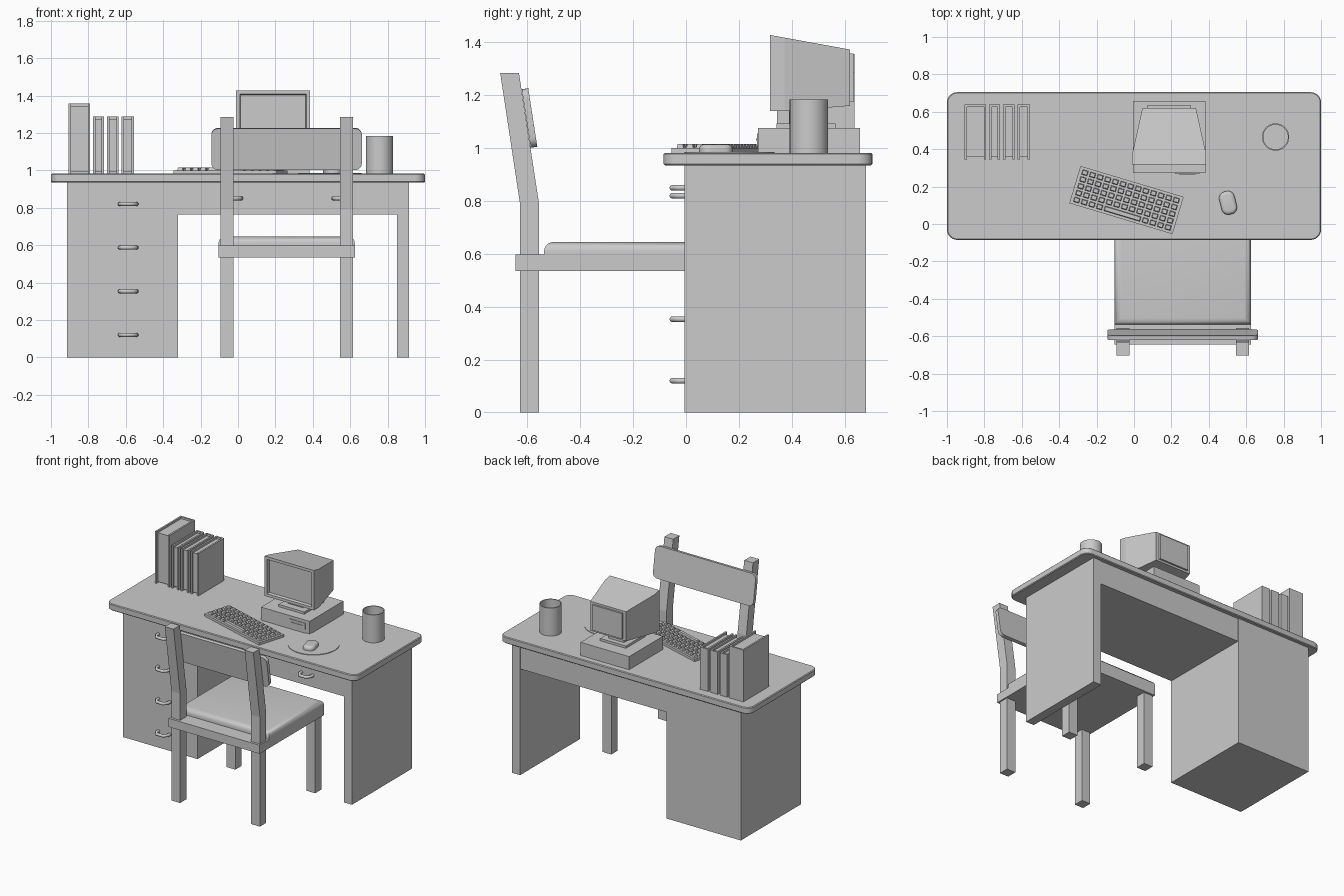
import bpy, bmesh, math
from mathutils import Matrix, Vector

if "Cube" in bpy.data.objects:
    bpy.data.objects.remove(bpy.data.objects["Cube"])

grey = bpy.data.materials.new("plain grey")
grey.diffuse_color = (0.6, 0.6, 0.6, 1)
grey.use_nodes = True
grey.node_tree.nodes["Principled BSDF"].inputs["Base Color"].default_value = grey.diffuse_color


def finish(name, bm, smooth=None):
    bmesh.ops.recalc_face_normals(bm, faces=bm.faces)
    me = bpy.data.meshes.new(name)
    bm.to_mesh(me)
    bm.free()
    me.materials.append(grey)
    ob = bpy.data.objects.new(name, me)
    bpy.context.collection.objects.link(ob)
    if smooth:
        bpy.ops.object.select_all(action='DESELECT')
        ob.select_set(True)
        bpy.context.view_layer.objects.active = ob
        bpy.ops.object.shade_smooth_by_angle(angle=math.radians(smooth))
    return ob


def add_box(bm, x0, x1, y0, y1, z0, z1):
    m = Matrix.Translation(((x0 + x1) / 2, (y0 + y1) / 2, (z0 + z1) / 2)) @ Matrix.Diagonal((x1 - x0, y1 - y0, z1 - z0, 1))
    return bmesh.ops.create_cube(bm, size=1, matrix=m)['verts']


def box(name, *dims):
    bm = bmesh.new()
    add_box(bm, *dims)
    return finish(name, bm)


def bevel_edges(bm, test, r, seg):
    edges = [e for e in bm.edges if test(e)]
    bmesh.ops.bevel(bm, geom=edges, offset=r, segments=seg, profile=0.5, affect='EDGES')


def along(axis):
    return lambda e: abs((e.verts[0].co - e.verts[1].co).normalized()[axis]) > 0.99


# Desk: top with rounded corners, drawer cabinet, side panel, apron
bm = bmesh.new()
add_box(bm, -1, 1, -0.085, 0.705, 0.935, 0.982)
bevel_edges(bm, along(2), 0.055, 6)
bevel_edges(bm, lambda e: abs(e.verts[0].co.z - e.verts[1].co.z) < 1e-4 and len(e.link_faces) == 2
            and any(len(f.verts) > 6 for f in e.link_faces), 0.005, 1)
finish("desk_top", bm, 40)
box("drawer_cabinet", -0.915, -0.32, -0.005, 0.68, 0, 0.935)
box("side_panel", 0.85, 0.915, -0.005, 0.68, 0, 0.935)
box("apron_drawer", -0.32, 0.85, -0.003, 0.675, 0.765, 0.935)


# Drawer handles: a bent bar swept along a short path
def handle(name, x, z):
    path = [(-0.046, 0.005), (-0.043, -0.028), (-0.026, -0.052), (0.026, -0.052), (0.043, -0.028), (0.046, 0.005)]
    bm = bmesh.new()
    rings = []
    for i, p in enumerate(path):
        a, b = path[max(i - 1, 0)], path[min(i + 1, 5)]
        t = Vector((b[0] - a[0], b[1] - a[1], 0)).normalized()
        n = Vector((-t.y, t.x, 0))
        ring = []
        for k in range(8):
            w = math.tau * k / 8
            ring.append(bm.verts.new(Vector((x + p[0], p[1], z)) + 0.011 * (n * math.cos(w) + Vector((0, 0, math.sin(w))))))
        rings.append(ring)
    for r, s in zip(rings, rings[1:]):
        for k in range(8):
            bm.faces.new((r[k], r[(k + 1) % 8], s[(k + 1) % 8], s[k]))
    bm.faces.new(rings[0])
    bm.faces.new(rings[-1])
    finish(name, bm, 50)


for i, z in enumerate((0.12, 0.353, 0.587, 0.82)):
    handle(f"cabinet_handle_{i + 1}", -0.587, z)
for i, x in enumerate((-0.028, 0.555)):
    handle(f"apron_handle_{i + 1}", x, 0.85)

# Chair: bent rear posts, front legs, seat frame, cushion, back rest
for side, x in (("left", -0.093), ("right", 0.545)):
    bm = bmesh.new()
    prof = [(-0.628, 0), (-0.556, 0), (-0.556, 0.79), (-0.632, 1.285), (-0.703, 1.285), (-0.628, 0.79)]
    f = bm.faces.new([bm.verts.new((x, y, z)) for y, z in prof])
    new = bmesh.ops.extrude_face_region(bm, geom=[f])['geom']
    bmesh.ops.translate(bm, verts=[v for v in new if isinstance(v, bmesh.types.BMVert)], vec=(0.07, 0, 0))
    finish(f"chair_rear_post_{side}", bm)
    box(f"chair_front_leg_{side}", x, x + 0.07, 0.003, 0.075, 0, 0.54)
box("seat_frame", -0.104, 0.625, -0.645, 0.09, 0.535, 0.597)
bm = bmesh.new()
add_box(bm, -0.104, 0.625, -0.537, 0.09, 0.597, 0.645)
bevel_edges(bm, lambda e: min(v.co.z for v in e.verts) > 0.64, 0.035, 5)
finish("seat_cushion", bm, 60)
bm = bmesh.new()
add_box(bm, -0.402, 0.402, -0.0125, 0.0125, -0.112, 0.112)
bevel_edges(bm, along(1), 0.035, 5)
rest = finish("chair_back_rest", bm, 40)
rest.location = (0.26, -0.592, 1.114)
rest.rotation_euler.x = math.atan2(0.076, 0.495)

# Computer case with a drive plate
box("computer_case", -0.006, 0.382, 0.272, 0.658, 0.98, 1.077)
box("drive_plate", 0.22, 0.35, 0.268, 0.275, 1.01, 1.055)
box("drive_slot", 0.24, 0.33, 0.264, 0.27, 1.029, 1.036)

# Monitor: stand, tapered housing with a recessed screen, rear plate
box("monitor_foot", 0.085, 0.29, 0.342, 0.565, 1.077, 1.094)
box("monitor_neck", 0.125, 0.25, 0.39, 0.53, 1.09, 1.155)
bm = bmesh.new()
rings = []
for y, x0, x1, z0, z1 in ((0.317, -0.01, 0.386, 1.14, 1.428), (0.372, -0.01, 0.386, 1.14, 1.418),
                          (0.62, 0.045, 0.331, 1.16, 1.373)):
    rings.append([bm.verts.new(p) for p in ((x0, y, z0), (x1, y, z0), (x1, y, z1), (x0, y, z1))])
for r, s in zip(rings, rings[1:]):
    for k in range(4):
        bm.faces.new((r[k], r[(k + 1) % 4], s[(k + 1) % 4], s[k]))
bm.faces.new(rings[-1])
front = bm.faces.new(rings[0])
bmesh.ops.recalc_face_normals(bm, faces=bm.faces)
bmesh.ops.inset_region(bm, faces=[front], thickness=0.028)
bmesh.ops.inset_region(bm, faces=[front], thickness=0.006, depth=-0.02)
finish("monitor_housing", bm)
box("monitor_rear_plate", 0.07, 0.306, 0.615, 0.633, 1.175, 1.358)

# Keyboard: base and rows of tapered keys, turned on the desk
bm = bmesh.new()
add_box(bm, -0.288, 0.288, -0.104, 0.104, 0, 0.018)
cols, rows, px, py = 13, 5, 0.0425, 0.038
for r in range(rows):
    y = (r - 2) * py
    c = 0
    while c < cols:
        n = 5 if (r == 0 and c == 4) else 1
        x0 = (c - cols / 2) * px
        vs = add_box(bm, x0 + 0.005, x0 + n * px - 0.005, y - 0.014, y + 0.014, 0.015, 0.033)
        mid = Vector((x0 + n * px / 2, y, 0))
        for v in vs:
            if v.co.z > 0.03:
                v.co.x -= math.copysign(0.004, v.co.x - mid.x)
                v.co.y -= math.copysign(0.004, v.co.y - mid.y)
        c += n
kb = finish("keyboard", bm)
kb.location = (-0.04, 0.128, 0.982)
kb.rotation_euler.z = math.radians(-16.7)

# Mouse on a thin round pad
bm = bmesh.new()
bmesh.ops.create_cone(bm, cap_ends=True, segments=48, radius1=0.17, radius2=0.17, depth=0.004)
finish("mouse_pad", bm, 40).location = (0.49, 0.165, 0.984)
bm = bmesh.new()
add_box(bm, -0.042, 0.042, -0.063, 0.063, 0, 0.03)
bevel_edges(bm, along(2), 0.036, 6)
bevel_edges(bm, lambda e: min(v.co.z for v in e.verts) > 0.029, 0.018, 4)
mouse = finish("mouse", bm, 60)
mouse.location = (0.503, 0.113, 0.984)
mouse.rotation_euler.z = math.radians(14)

# Open cup: revolved outline
bm = bmesh.new()
outline = [(0, 0), (0.073, 0), (0.073, 0.203), (0.066, 0.203), (0.066, 0.012), (0, 0.012)]
vs = [bm.verts.new((x, 0, z)) for x, z in outline]
es = [bm.edges.new(p) for p in zip(vs, vs[1:])]
bmesh.ops.spin(bm, geom=vs + es, cent=(0, 0, 0), axis=(0, 0, 1), angle=math.tau, steps=32)
bmesh.ops.remove_doubles(bm, verts=bm.verts, dist=1e-4)
finish("cup", bm, 40).location = (0.757, 0.465, 0.981)

# Books: two covers, a spine at the back and inset pages
for i, (x0, x1, top) in enumerate(((-0.905, -0.79, 1.357), (-0.775, -0.717, 1.288),
                                   (-0.7, -0.638, 1.288), (-0.622, -0.557, 1.288))):
    t = 0.012
    bm = bmesh.new()
    add_box(bm, x0, x0 + t, 0.345, 0.638, 0.982, top)
    add_box(bm, x1 - t, x1, 0.345, 0.638, 0.982, top)
    add_box(bm, x0 + t, x1 - t, 0.626, 0.638, 0.982, top)
    add_box(bm, x0 + t, x1 - t, 0.36, 0.626, 0.99, top - 0.014)
    finish(f"book_{i + 1}", bm)
